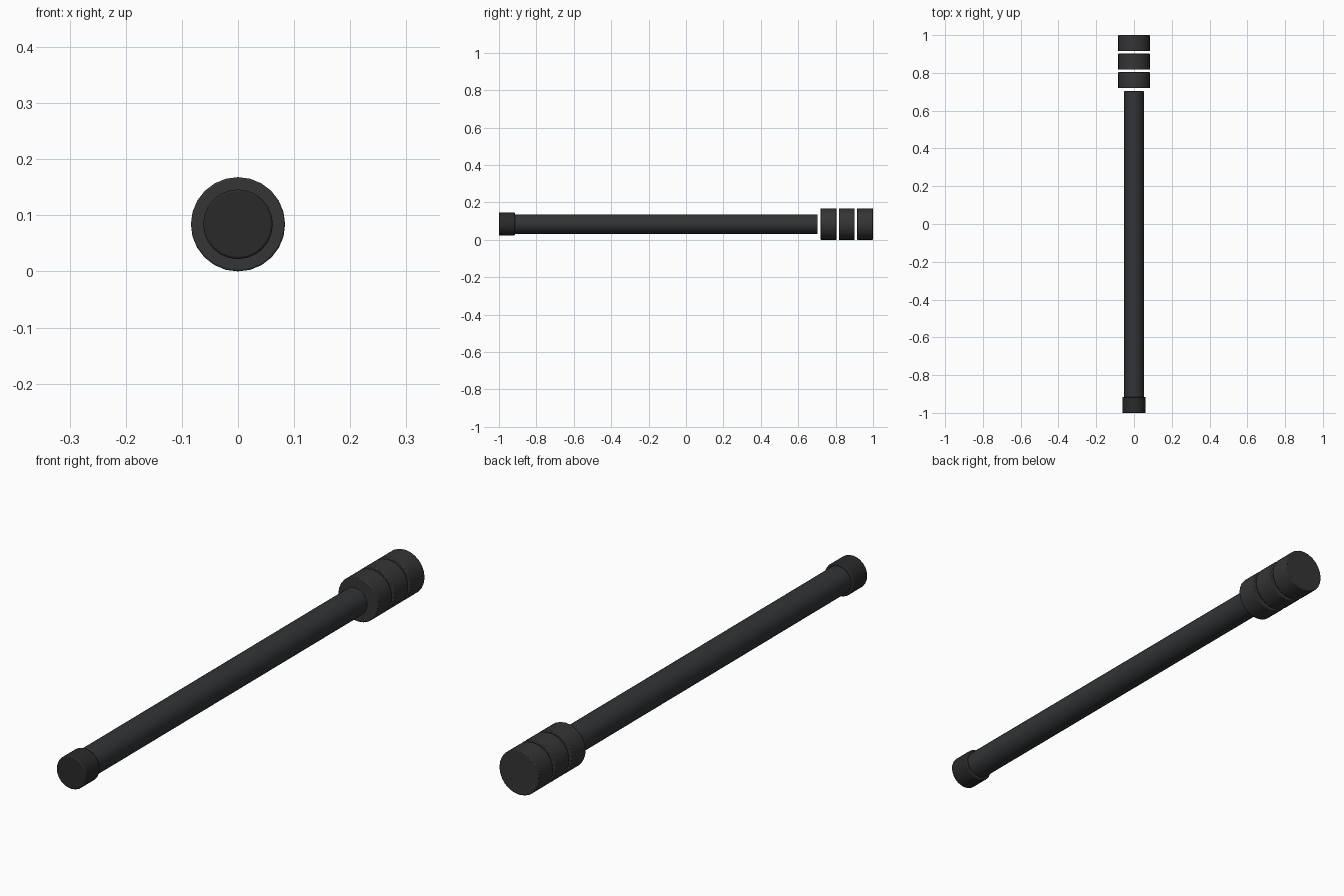
import bpy
import math

if "Cube" in bpy.data.objects:
    bpy.data.objects.remove(bpy.data.objects["Cube"])

SIDES = 24
AXIS_Z = 0.084


def material(name, rgb):
    m = bpy.data.materials.new(name)
    m.diffuse_color = (*rgb, 1.0)
    m.use_nodes = True
    m.node_tree.nodes["Principled BSDF"].inputs["Base Color"].default_value = m.diffuse_color
    return m


def drum(name, radius, y0, y1, mat, bevel):
    # closed cylinder lying along y, with a fine edge bevel
    bpy.ops.mesh.primitive_cylinder_add(
        vertices=SIDES, radius=radius, depth=y1 - y0,
        location=(0, (y0 + y1) / 2, AXIS_Z), rotation=(math.pi / 2, 0, 0))
    ob = bpy.context.object
    ob.name = name
    ob.data.materials.append(mat)
    mod = ob.modifiers.new("edge_bevel", 'BEVEL')
    mod.width = bevel
    mod.segments = 2
    mod.limit_method = 'ANGLE'
    mod.angle_limit = math.radians(40)
    bpy.ops.object.shade_smooth_by_angle(angle=math.radians(30))
    return ob


metal = material("dark_metal", (0.032, 0.034, 0.036))
black = material("black_rubber", (0.023, 0.023, 0.023))
ring_mat = material("dark_grey", (0.035, 0.035, 0.037))

# Long shaft and front end cap
drum("shaft", 0.052, -0.93, 0.703, metal, 0.002)
drum("end_cap", 0.062, -1.0, -0.915, black, 0.004)

# Three separate rings at the back, with open gaps between them
for i in range(3):
    y0 = 0.719 + i * 0.098
    drum(f"weight_ring_{i + 1}", 0.084, y0, y0 + 0.085, ring_mat, 0.003)
